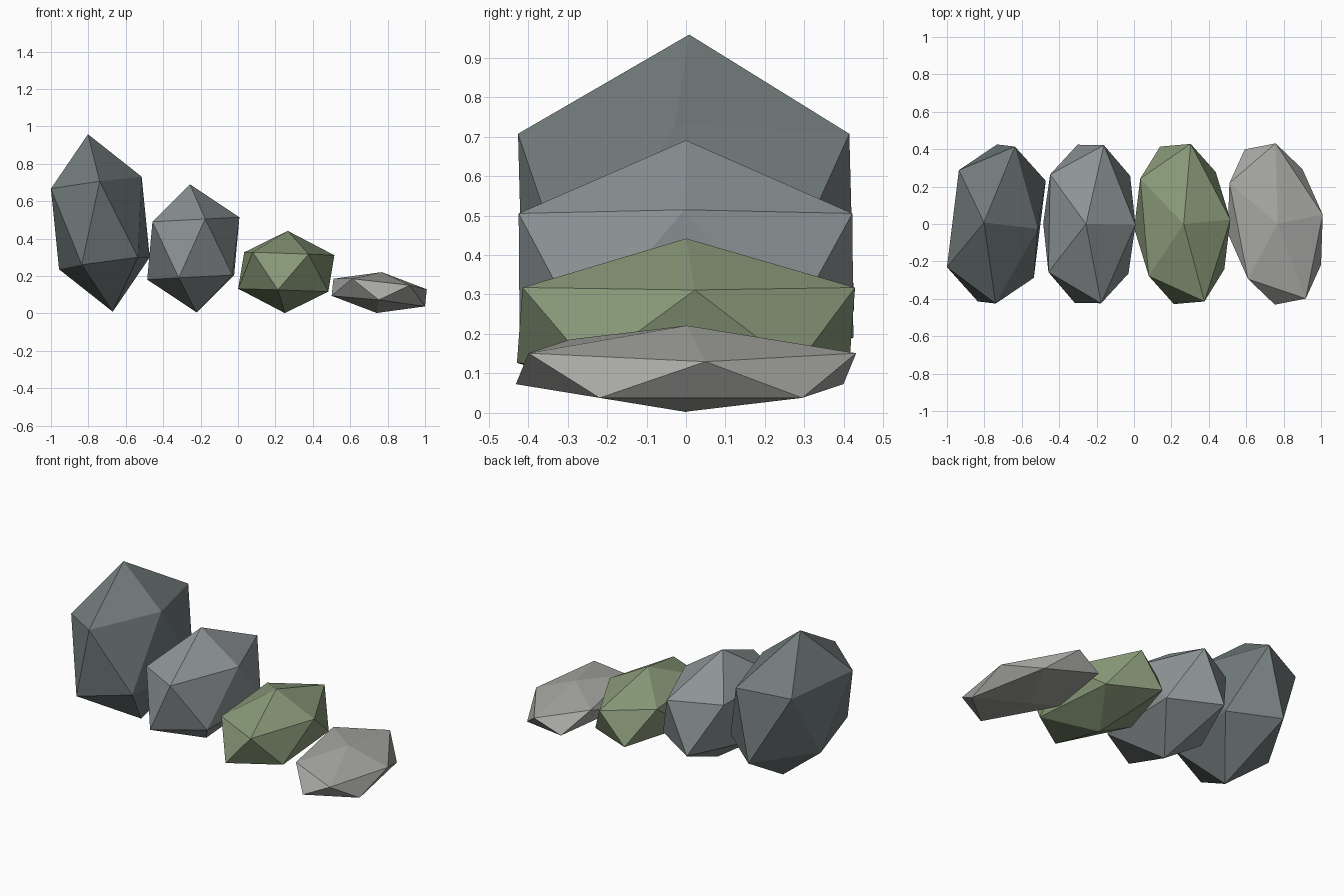
import bpy
from math import radians

if "Cube" in bpy.data.objects:
    bpy.data.objects.remove(bpy.data.objects["Cube"])


def rock(name, x, z, half_height, tilt, turn, color):
    """One faceted stone: a stretched 20-sided ball, tilted and turned."""
    bpy.ops.mesh.primitive_ico_sphere_add(
        subdivisions=1, radius=1, location=(x, 0, z),
        rotation=(0, radians(tilt), radians(turn)))
    ob = bpy.context.object
    ob.name = name
    ob.scale = (0.285, 0.497, half_height)
    mat = bpy.data.materials.new(name + "_stone")
    mat.diffuse_color = (*color, 1)
    mat.use_nodes = True
    mat.node_tree.nodes["Principled BSDF"].inputs["Base Color"].default_value = mat.diffuse_color
    ob.data.materials.append(mat)
    return ob


# Row of stones, from tallest to flattest: name, centre z, half height, colour
stones = [
    ("tall_rock", 0.484, 0.479, (0.17, 0.20, 0.20)),
    ("medium_rock", 0.348, 0.343, (0.27, 0.30, 0.31)),
    ("mossy_rock", 0.222, 0.220, (0.25, 0.32, 0.19)),
    ("flat_rock", 0.112, 0.110, (0.39, 0.39, 0.37)),
]
for i, (name, z, h, color) in enumerate(stones):
    rock(name, -0.736 + 0.497 * i, z, h, -8 + 5 * i, -7 + 6 * i, color)
